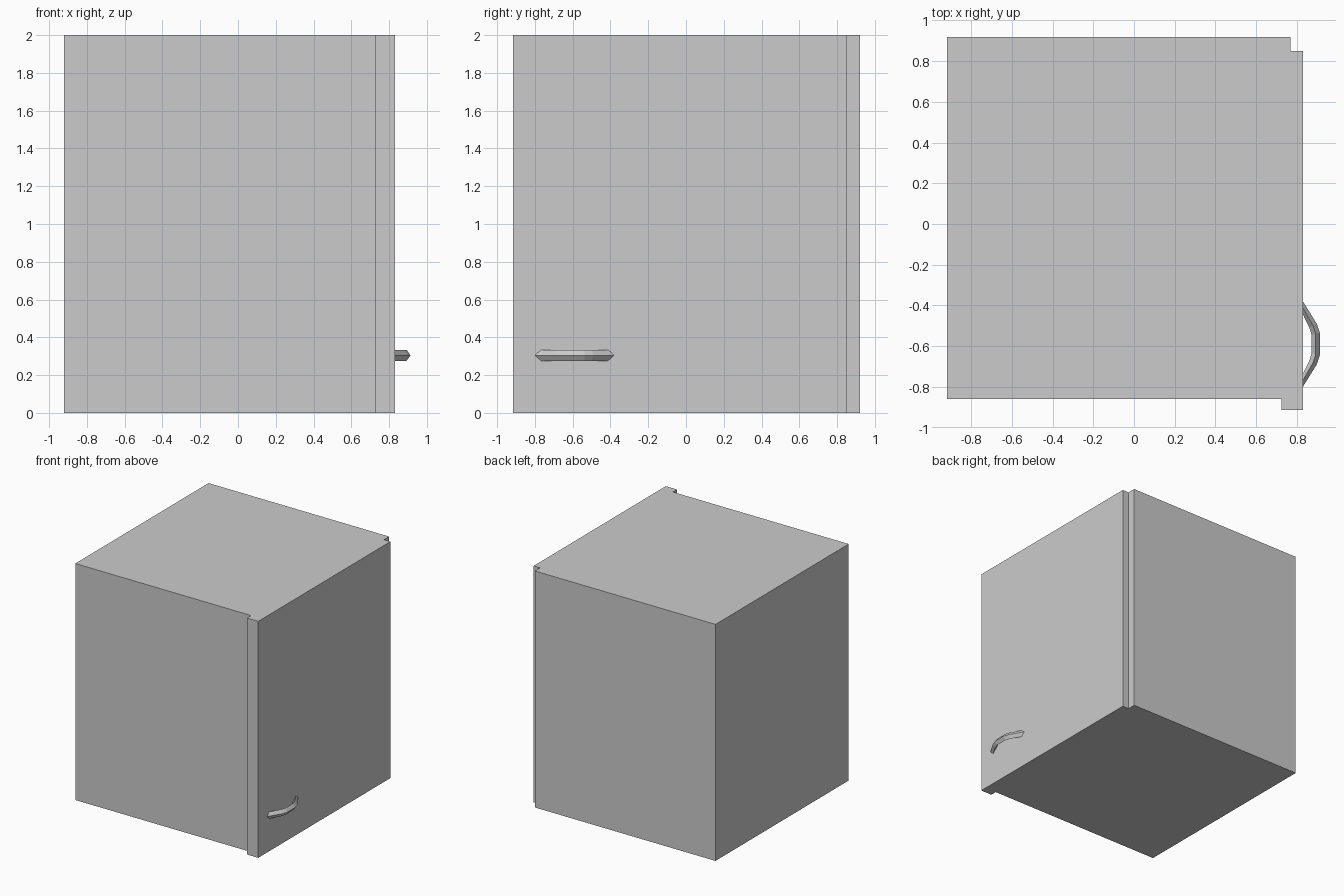
import bpy, bmesh

if "Cube" in bpy.data.objects:
    bpy.data.objects.remove(bpy.data.objects["Cube"])


def finish(name, bm):
    bmesh.ops.recalc_face_normals(bm, faces=bm.faces[:])
    mesh = bpy.data.meshes.new(name)
    bm.to_mesh(mesh)
    bm.free()
    obj = bpy.data.objects.new(name, mesh)
    bpy.context.collection.objects.link(obj)
    return obj


# Cabinet: plan outline with front lip and rear corner notch, extruded up
outline = [(-0.92, -0.86), (0.725, -0.86), (0.725, -0.915), (0.83, -0.915),
           (0.83, 0.85), (0.77, 0.85), (0.77, 0.92), (-0.92, 0.92)]
bm = bmesh.new()
base = bm.faces.new([bm.verts.new((x, y, 0)) for x, y in outline])
top = bmesh.ops.extrude_face_region(bm, geom=[base], use_keep_orig=True)["geom"]
bmesh.ops.translate(bm, vec=(0, 0, 2),
                    verts=[v for v in top if isinstance(v, bmesh.types.BMVert)])
finish("cabinet_body", bm)

# Handle: diamond section lofted along a bowed path, symmetric about its middle
MID_Y, MID_Z, HALF_H = -0.59, 0.305, 0.029
half = [((0.83, 0.21), (0.83, 0.145)),      # (outer x, dy), (inner x, dy)
        ((0.898, 0.10), (0.862, 0.08)),
        ((0.913, 0.055), (0.873, 0.045))]
stations = [(o, i, -1) for o, i in half] + [(o, i, 1) for o, i in reversed(half)]
bm = bmesh.new()
rings = []
for (ox, oy), (ix, iy), side in stations:
    mx, my = (ox + ix) / 2, (oy + iy) / 2
    section = [(ox, oy, 0), (mx, my, HALF_H), (ix, iy, 0), (mx, my, -HALF_H)]
    rings.append([bm.verts.new((x, MID_Y + side * y, MID_Z + z)) for x, y, z in section])
for a, b in zip(rings, rings[1:]):
    for k in range(4):
        n = (k + 1) % 4
        bm.faces.new((a[k], a[n], b[n], b[k]))
bm.faces.new(rings[0])
bm.faces.new(rings[-1])
finish("door_handle", bm)
